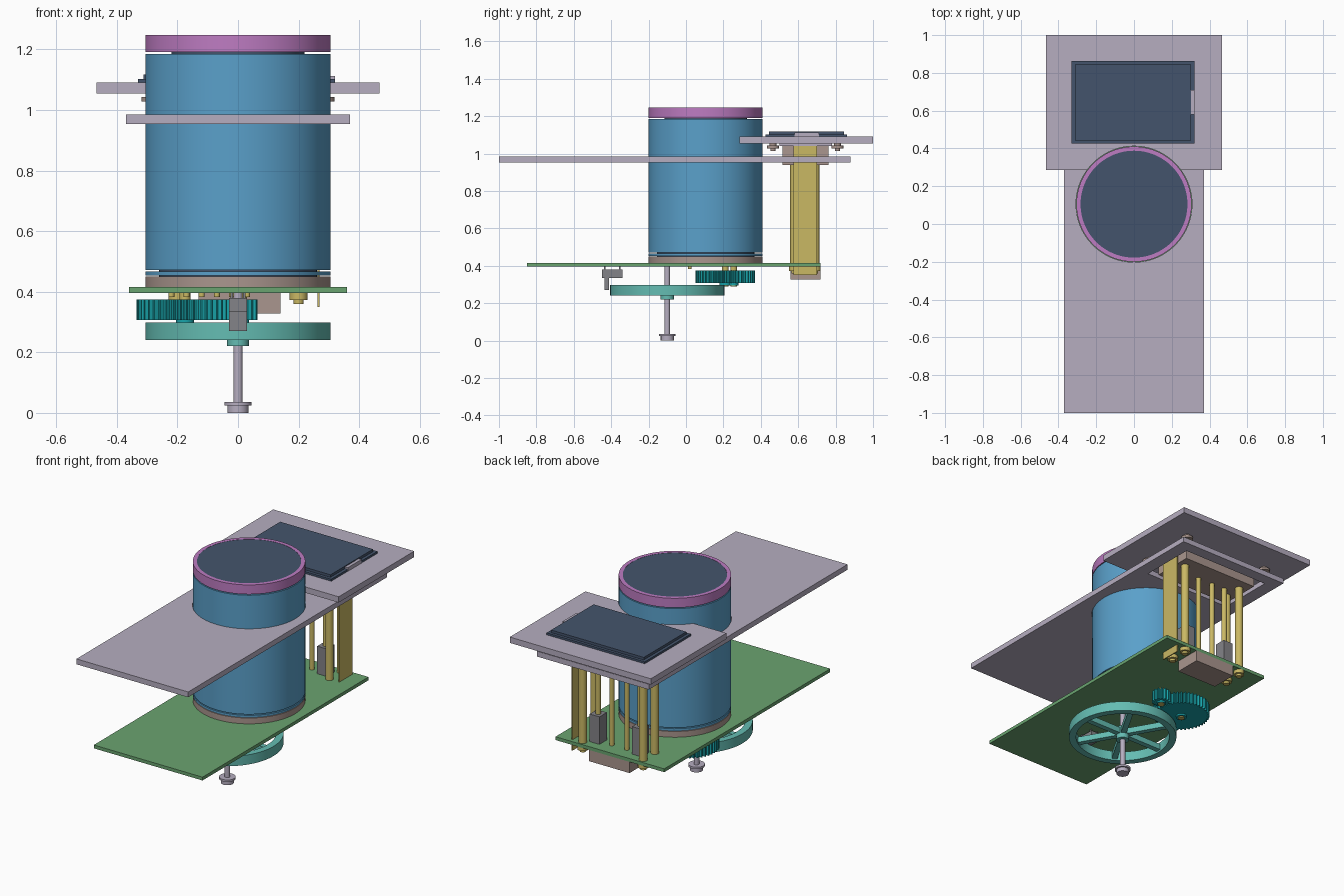
import bpy, bmesh, math

default = bpy.data.objects.get("Cube")
if default:
    bpy.data.objects.remove(default)


def material(name, r, g, b):
    """Flat colour given as 0-255 display values, stored as linear."""
    lin = [((c / 255 + 0.055) / 1.055) ** 2.4 for c in (r, g, b)] + [1.0]
    m = bpy.data.materials.new(name)
    m.use_nodes = True
    m.diffuse_color = lin
    m.node_tree.nodes["Principled BSDF"].inputs["Base Color"].default_value = lin
    return m


BLUE = material("blue", 90, 160, 202)
PINK = material("pink", 190, 124, 194)
DARK = material("slate", 68, 84, 108)
LAVENDER = material("lavender", 182, 174, 192)
GREEN = material("board green", 106, 164, 112)
BROWN = material("taupe", 170, 150, 142)
GOLD = material("gold", 202, 184, 100)
GREY = material("grey", 132, 131, 136)
MINT = material("mint", 100, 188, 178)
TEAL = material("teal", 24, 164, 170)


def finish(name, bm, mat, smooth=False):
    bmesh.ops.recalc_face_normals(bm, faces=bm.faces)
    me = bpy.data.meshes.new(name)
    bm.to_mesh(me)
    bm.free()
    if mat:
        me.materials.append(mat)
    ob = bpy.data.objects.new(name, me)
    bpy.context.collection.objects.link(ob)
    bpy.ops.object.select_all(action="DESELECT")
    ob.select_set(True)
    bpy.context.view_layer.objects.active = ob
    if smooth:
        bpy.ops.object.shade_smooth_by_angle(angle=math.radians(35))
    return ob


def box(name, x, y, z, mat):
    """Box from (low, high) ranges."""
    bm = bmesh.new()
    bmesh.ops.create_cube(bm, size=1)
    for v in bm.verts:
        v.co = [sum(r) / 2 + c * (r[1] - r[0]) for r, c in zip((x, y, z), v.co)]
    return finish(name, bm, mat)


def lathe(name, centre, profile, mat, steps=64, closed=False):
    """Spin an (radius, z) profile around a vertical axis."""
    bm = bmesh.new()
    vs = [bm.verts.new((r, 0, z)) for r, z in profile]
    pairs = list(zip(vs, vs[1:])) + ([(vs[-1], vs[0])] if closed else [])
    es = [bm.edges.new(p) for p in pairs]
    bmesh.ops.spin(bm, geom=vs + es, cent=(0, 0, 0), axis=(0, 0, 1),
                   angle=math.tau, steps=steps, use_duplicate=False)
    bmesh.ops.remove_doubles(bm, verts=bm.verts, dist=1e-5)
    bmesh.ops.translate(bm, verts=bm.verts, vec=(*centre, 0))
    return finish(name, bm, mat, True)


def rod(name, centre, r, z, mat, steps=64):
    return lathe(name, centre, [(0, z[0]), (r, z[0]), (r, z[1]), (0, z[1])], mat, steps)


def gear(name, centre, r, depth, teeth, z, mat):
    """Extruded toothed outline."""
    bm = bmesh.new()
    ring = []
    for i in range(teeth * 4):
        a = math.tau * i / (teeth * 4)
        rad = r if i % 4 < 2 else r - depth
        ring.append(bm.verts.new((centre[0] + rad * math.cos(a),
                                  centre[1] + rad * math.sin(a), z[0])))
    face = bm.faces.new(ring)
    top = bmesh.ops.extrude_face_region(bm, geom=[face])["geom"]
    bmesh.ops.translate(bm, vec=(0, 0, z[1] - z[0]),
                        verts=[g for g in top if isinstance(g, bmesh.types.BMVert)])
    return finish(name, bm, mat)


def cut(ob, cutter):
    cutter.hide_render = True
    mod = ob.modifiers.new("cut", "BOOLEAN")
    mod.operation, mod.solver, mod.object = "DIFFERENCE", "EXACT", cutter
    bpy.context.view_layer.objects.active = ob
    bpy.ops.object.modifier_apply(modifier=mod.name)
    bpy.data.objects.remove(cutter)


CAN = (0, 0.105)
R = 0.305

# Large can with neck gaps, base and cap
rod("can_base", CAN, R, (0.415, 0.45), BROWN, 96)
rod("can_neck_lower", CAN, 0.26, (0.45, 0.475), DARK)
rod("can_lower_ring", CAN, R, (0.453, 0.466), BLUE, 96)
rod("can_body", CAN, R, (0.472, 1.185), BLUE, 96)
rod("can_neck_upper", CAN, 0.22, (1.185, 1.195), DARK)
lathe("can_cap", CAN, [(0, 1.191), (R, 1.191), (R, 1.247), (0.283, 1.247),
                       (0.283, 1.24), (0, 1.24)], PINK, 96)
rod("cap_disc", CAN, 0.283, (1.238, 1.246), DARK, 96)

# Two plates around the can, the lower one with a window at the back
shelf = box("shelf_plate", (-0.37, 0.37), (-1, 0.88), (0.953, 0.985), LAVENDER)
cut(shelf, rod("can_hole", CAN, 0.307, (0.8, 1.2), None, 96))
cut(shelf, box("window_hole", (-0.29, 0.29), (0.47, 0.81), (0.8, 1.2), None))
rear = box("rear_plate", (-0.467, 0.467), (0.285, 1), (1.055, 1.09), LAVENDER)
cut(rear, rod("can_hole", CAN, 0.307, (0.8, 1.2), None, 96))

# Screen panel with a stepped bezel and a side tab
box("screen_bezel", (-0.33, 0.32), (0.425, 0.862), (1.09, 1.102), DARK)
box("screen_face", (-0.312, 0.302), (0.443, 0.845), (1.102, 1.117), DARK)
box("screen_tab", (0.301, 0.321), (0.58, 0.71), (1.09, 1.112), LAVENDER)
box("screen_carrier", (-0.25, 0.25), (0.515, 0.762), (0.94, 1.04), BROWN)
box("carrier_flange", (-0.27, 0.27), (0.5, 0.78), (1.04, 1.055), LAVENDER)
for x in (-0.285, 0.285):
    for y in (0.465, 0.81):
        lathe("screen_stud", (x, y), [(0, 1.015), (0.014, 1.015), (0.014, 1.028),
                                      (0.033, 1.028), (0.033, 1.042),
                                      (0.018, 1.042), (0.018, 1.056)], BROWN, 24)

# Circuit board
box("circuit_board", (-0.36, 0.36), (-0.85, 0.72), (0.395, 0.415), GREEN)
box("rear_connector", (-0.13, 0.14), (0.56, 0.72), (0.328, 0.395), BROWN)
box("ribbon_cable", (0.262, 0.269), (0.575, 0.7), (0.35, 1.055), GOLD)

# Standoffs, pins and sockets between board and screen
for s in (-1, 1):
    for y in (0.58, 0.69):
        rod("standoff", (s * 0.2, y), 0.023, (0.38, 0.95), GOLD, 24)
        lathe("standoff_nut", (s * 0.2, y), [(0, 0.36), (0.017, 0.36), (0.017, 0.373),
                                             (0.03, 0.373), (0.03, 0.395)], GOLD, 24)
    rod("thin_pin", (s * 0.05, 0.63), 0.014, (0.415, 0.945), GOLD, 20)
    rod("socket_pin", (s * 0.14, 0.63), 0.016, (0.58, 0.945), GOLD, 20)
    box("pin_socket", (s * 0.14 - 0.032, s * 0.14 + 0.032), (0.595, 0.665),
        (0.415, 0.58), GREY)

# Spoked wheel on a shaft with a foot
WHEEL = (0, -0.1)
lathe("wheel_rim", WHEEL, [(0.265, 0.24), (R, 0.24), (R, 0.298), (0.265, 0.298)],
      MINT, 96, closed=True)
rod("wheel_hub", WHEEL, 0.036, (0.22, 0.298), MINT, 32)
for i in range(6):
    spoke = box("wheel_spoke", (0.02, 0.275), (-0.016, 0.016), (0.25, 0.285), MINT)
    spoke.location = (*WHEEL, 0)
    spoke.rotation_euler.z = math.tau * i / 6
lathe("wheel_shaft", WHEEL, [(0, 0), (0.035, 0), (0.035, 0.024), (0.045, 0.024),
                             (0.045, 0.036), (0.015, 0.036), (0.015, 0.4)],
      LAVENDER, 32)

# Gear pair under the board
BIG, SMALL = (-0.175, 0.21), (0.012, 0.255)
gear("large_gear", BIG, 0.16, 0.014, 44, (0.307, 0.375), TEAL)
gear("small_gear", SMALL, 0.052, 0.012, 14, (0.307, 0.375), TEAL)
for name, c, r in (("large_gear", BIG, 0.03), ("small_gear", SMALL, 0.025)):
    rod(name + "_hub", c, r, (0.296, 0.31), TEAL, 24)
    rod(name + "_axle", c, 0.018, (0.29, 0.396), GOLD, 24)

# Slot sensor by the wheel edge
box("sensor_body", (-0.03, 0.03), (-0.45, -0.34), (0.335, 0.38), GREY)
box("sensor_arm", (-0.03, 0.03), (-0.435, -0.412), (0.27, 0.335), GREY)
for x in (-0.02, 0.02):
    for y in (-0.435, -0.355):
        box("sensor_leg", (x - 0.004, x + 0.004), (y - 0.004, y + 0.004),
            (0.375, 0.397), GREY)

# Small solder points in a row
for i in range(6):
    rod("solder_point", (-0.22 + 0.05 * i, 0.02), 0.01, (0.383, 0.396), GOLD, 12)
